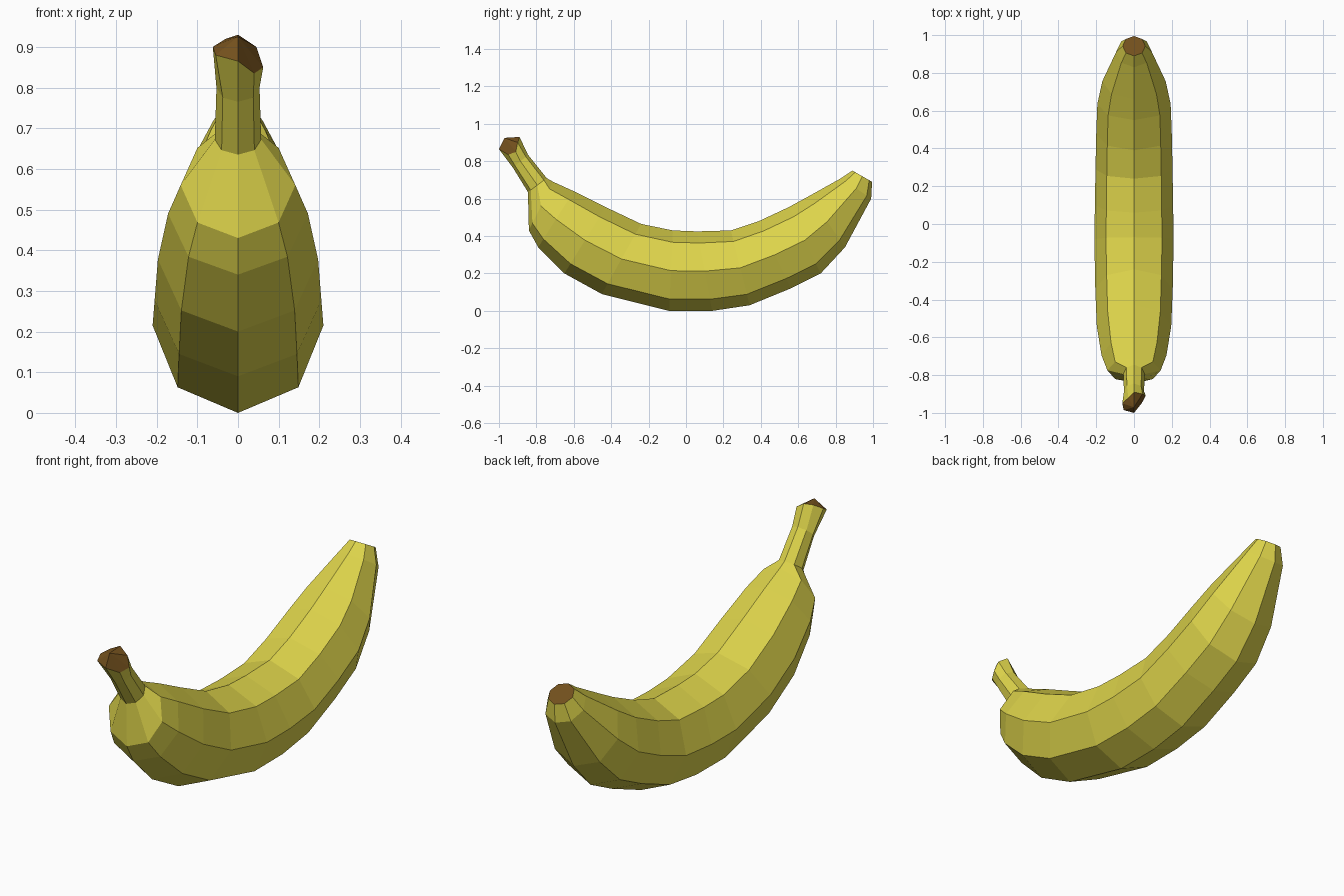
import bpy
from math import sin, cos, pi
from mathutils import Vector

if "Cube" in bpy.data.objects:
    bpy.data.objects.remove(bpy.data.objects["Cube"])

SIDES = 8


def material(name, color):
    m = bpy.data.materials.new(name)
    m.diffuse_color = (*color, 1)
    m.use_nodes = True
    m.node_tree.nodes["Principled BSDF"].inputs["Base Color"].default_value = m.diffuse_color
    return m


def make(name, verts, faces, mat):
    me = bpy.data.meshes.new(name)
    me.from_pydata(verts, [], faces)
    me.update()
    ob = bpy.data.objects.new(name, me)
    bpy.context.collection.objects.link(ob)
    me.materials.append(mat)
    return ob


def ring(by, bz, ty, tz, w):
    """Octagon spanning a lower-edge and an upper-edge point, half width w."""
    b, t = Vector((0, by, bz)), Vector((0, ty, tz))
    mid, half = (b + t) / 2, (b - t) / 2
    return [mid + half * cos(2 * pi * k / SIDES) + Vector((w * sin(2 * pi * k / SIDES), 0, 0))
            for k in range(SIDES)]


yellow = material("peel_yellow", (0.73, 0.66, 0.07))
brown = material("tip_brown", (0.17, 0.08, 0.012))

# Crooked cut end of the stem, from its lower point round by +x
stem_end = [Vector(p) for p in (
    (0, -1.0, 0.865), (0.04, -0.95, 0.835), (0.062, -0.91, 0.85), (0.045, -0.90, 0.90),
    (0, -0.89, 0.93), (-0.03, -0.92, 0.92), (-0.062, -0.95, 0.90), (-0.055, -0.985, 0.88))]

# Sections: lower y, z, upper y, z, half width
sections = [
    (-0.925, 0.765, -0.845, 0.835, 0.053),
    (-0.845, 0.635, -0.745, 0.71, 0.057),
    (-0.84, 0.43, -0.71, 0.69, 0.141),
    (-0.79, 0.34, -0.60, 0.64, 0.172),
    (-0.65, 0.20, -0.43, 0.555, 0.197),
    (-0.45, 0.09, -0.24, 0.465, 0.205),
    (-0.09, 0.0, -0.07, 0.43, 0.21),
    (0.14, 0.0, 0.06, 0.425, 0.207),
    (0.34, 0.03, 0.24, 0.43, 0.204),
    (0.56, 0.12, 0.39, 0.48, 0.20),
    (0.72, 0.20, 0.55, 0.555, 0.194),
    (0.85, 0.34, 0.66, 0.615, 0.168),
    (0.99, 0.60, 0.83, 0.71, 0.095),
    (0.995, 0.69, 0.89, 0.75, 0.06),
]
rings = [stem_end] + [ring(*s) for s in sections]

# Peel: loft through all rings
verts = [v for r in rings for v in r]
faces = []
for i in range(len(rings) - 1):
    a, b = i * SIDES, (i + 1) * SIDES
    for k in range(SIDES):
        n = (k + 1) % SIDES
        faces.append((a + k, b + k, b + n, a + n))
make("banana_peel", verts, faces, yellow)

# Stem tip: blunt faceted cap
fan = [(k, (k + 1) % SIDES, SIDES) for k in range(SIDES)]
make("stem_tip", stem_end + [Vector((0, -0.97, 0.925))], fan, brown)

# Blossom tip: flat octagon
make("blossom_tip", rings[-1], [tuple(reversed(range(SIDES)))], brown)
